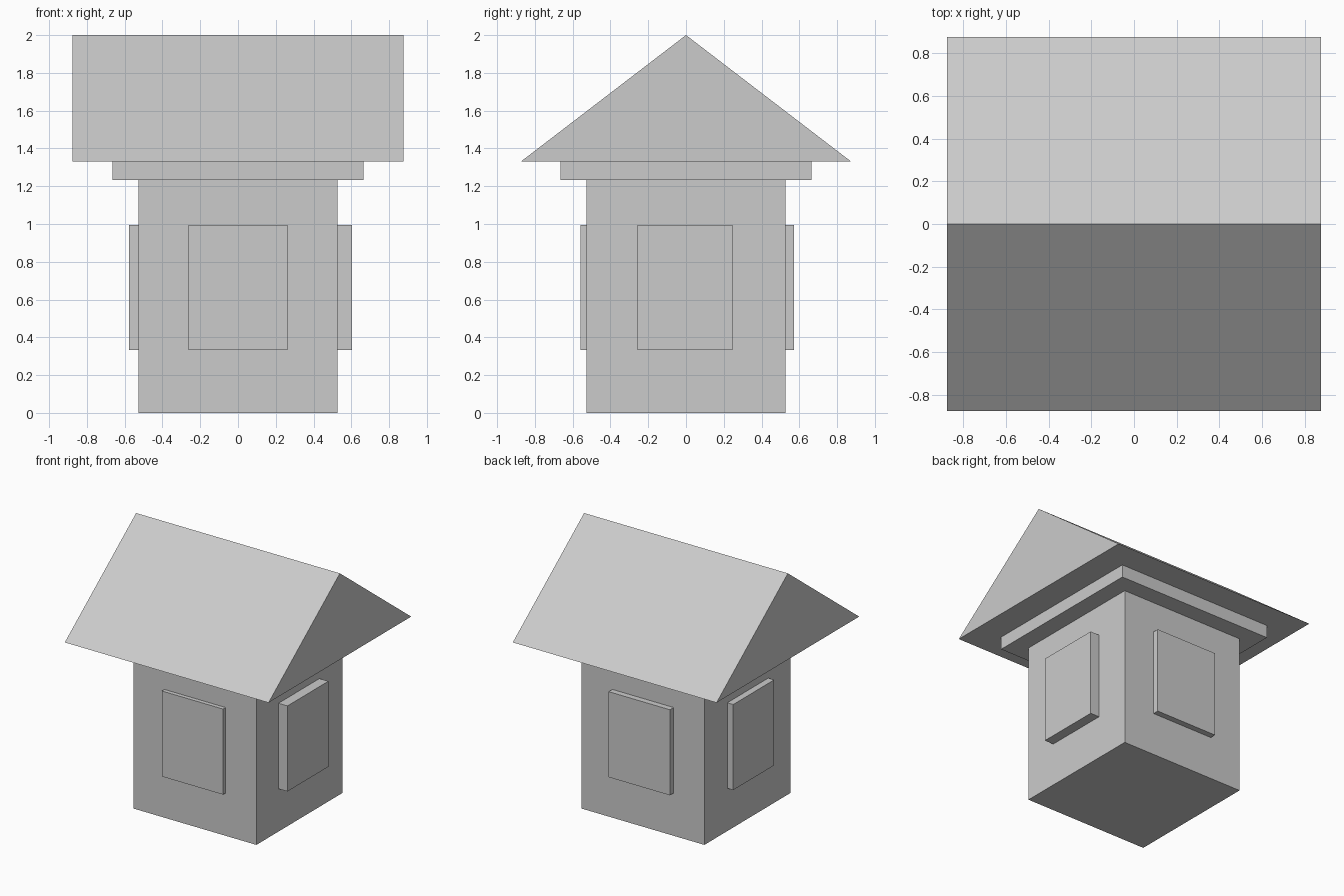
import bpy
import bmesh

if "Cube" in bpy.data.objects:
    bpy.data.objects.remove(bpy.data.objects["Cube"], do_unlink=True)

# One plain material for the whole house
grey = bpy.data.materials.new("light_grey")
grey.use_nodes = True
colour = (0.6, 0.6, 0.6, 1)
grey.diffuse_color = colour
grey.node_tree.nodes["Principled BSDF"].inputs["Base Color"].default_value = colour


def finish(name, bm):
    bmesh.ops.recalc_face_normals(bm, faces=bm.faces)
    mesh = bpy.data.meshes.new(name)
    bm.to_mesh(mesh)
    bm.free()
    mesh.materials.append(grey)
    obj = bpy.data.objects.new(name, mesh)
    bpy.context.collection.objects.link(obj)
    return obj


def box(name, low, high):
    bm = bmesh.new()
    bmesh.ops.create_cube(bm, size=1)
    for v in bm.verts:
        v.co = [h if c > 0 else l for c, l, h in zip(v.co, low, high)]
    return finish(name, bm)


def prism(name, profile, half_length):
    """Extrude a y-z outline along x."""
    bm = bmesh.new()
    face = bm.faces.new([bm.verts.new((-half_length, y, z)) for y, z in profile])
    moved = bmesh.ops.extrude_face_region(bm, geom=[face])["geom"]
    verts = [g for g in moved if isinstance(g, bmesh.types.BMVert)]
    bmesh.ops.translate(bm, verts=verts, vec=(2 * half_length, 0, 0))
    return finish(name, bm)


# Walls and the ledge under the roof
wall = 0.527
ledge = 0.664
box("walls", (-wall, -wall, 0), (wall, wall, 1.232))
box("roof_ledge", (-ledge, -ledge, 1.232), (ledge, ledge, 1.33))

# Gabled roof with its ridge along x
eave = 0.875
prism("roof", [(-eave, 1.33), (eave, 1.33), (0, 2)], eave)

# Raised panel on each wall, each with its own thickness
sill, head = 0.332, 0.996
half_x, half_y = 0.263, 0.251
inner = wall - 0.02
box("front_panel", (-half_x, -0.559, sill), (half_x, -inner, head))
box("back_panel", (-half_x, inner, sill), (half_x, 0.573, head))
box("left_panel", (inner, -half_y - 0.005, sill), (0.604, half_y - 0.005, head))
box("right_panel", (-0.578, -half_y - 0.005, sill), (-inner, half_y - 0.005, head))
